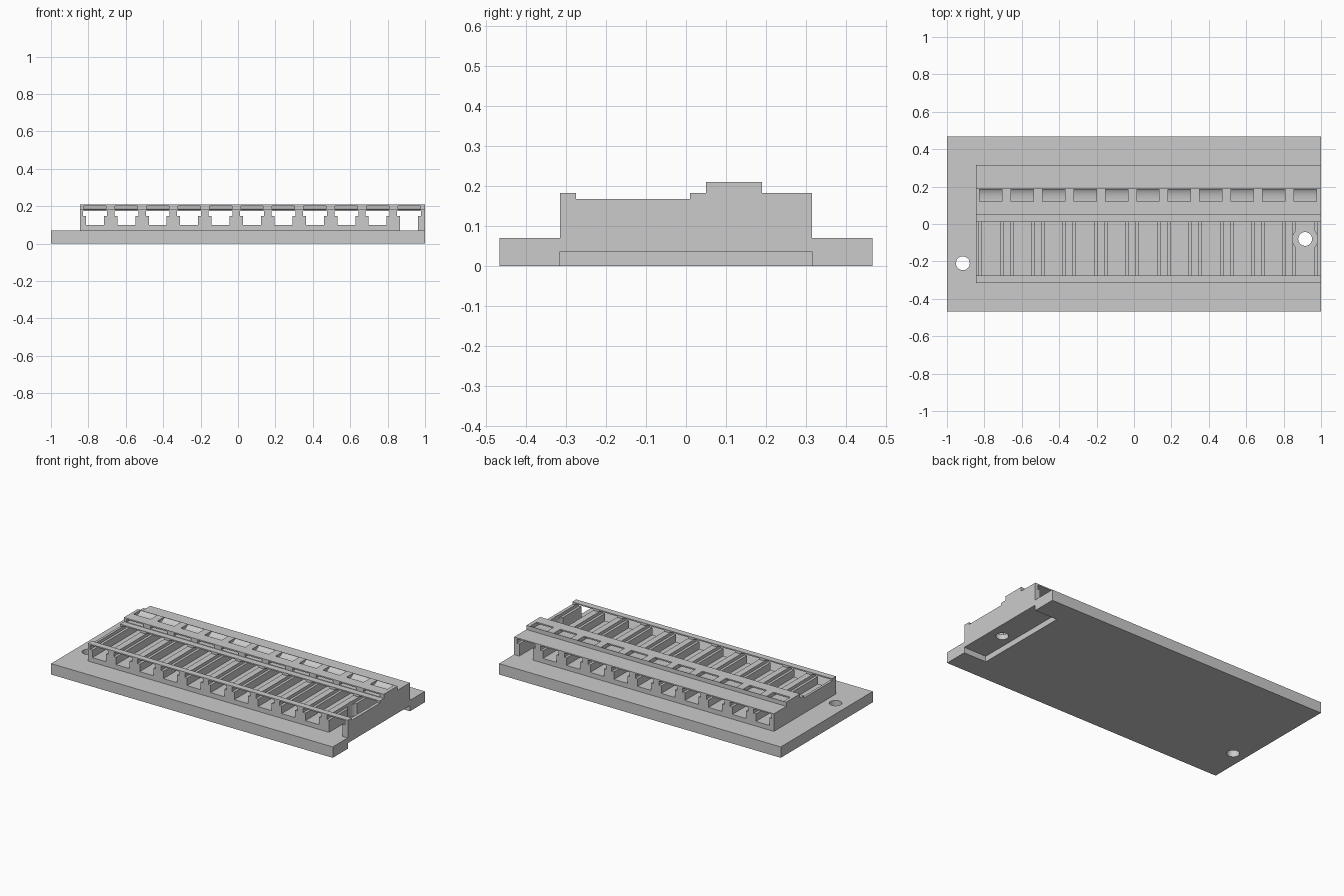
import bpy, bmesh, math

if "Cube" in bpy.data.objects:
    bpy.data.objects.remove(bpy.data.objects["Cube"])

grey = bpy.data.materials.new("plain_grey")
grey.use_nodes = True
colour = (0.6, 0.6, 0.6, 1)
grey.diffuse_color = colour
grey.node_tree.nodes["Principled BSDF"].inputs["Base Color"].default_value = colour

PITCH = 0.168
FIRST = -0.765
COUNT = 11
LAST = FIRST + PITCH * (COUNT - 1)


def finish(bm, name):
    bmesh.ops.recalc_face_normals(bm, faces=bm.faces[:])
    mesh = bpy.data.meshes.new(name)
    bm.to_mesh(mesh)
    bm.free()
    obj = bpy.data.objects.new(name, mesh)
    bpy.context.collection.objects.link(obj)
    mesh.materials.append(grey)
    return obj


def prism(bm, points, axis_point, offset):
    """Extrude a profile; axis_point maps a 2D point to its 3D place."""
    face = bm.faces.new([bm.verts.new(axis_point(a, b)) for a, b in points])
    out = bmesh.ops.extrude_face_region(bm, geom=[face])
    moved = [v for v in out["geom"] if isinstance(v, bmesh.types.BMVert)]
    bmesh.ops.translate(bm, verts=moved, vec=offset)


def box(name, x0, x1, y0, y1, z0, z1):
    bm = bmesh.new()
    prism(bm, [(x0, y0), (x1, y0), (x1, y1), (x0, y1)],
          lambda a, b: (a, b, z0), (0, 0, z1 - z0))
    return finish(bm, name)


def cylinder(name, x, y, radius, z0, z1):
    bm = bmesh.new()
    n = 40
    ring = [(x + radius * math.cos(math.tau * i / n),
             y + radius * math.sin(math.tau * i / n)) for i in range(n)]
    prism(bm, ring, lambda a, b: (a, b, z0), (0, 0, z1 - z0))
    return finish(bm, name)


def cut(target, cutter):
    cutter.hide_render = True
    mod = target.modifiers.new("cut", "BOOLEAN")
    mod.operation = "DIFFERENCE"
    mod.solver = "EXACT"
    mod.object = cutter
    bpy.context.view_layer.update()
    bpy.context.view_layer.objects.active = target
    bpy.ops.object.modifier_apply(modifier=mod.name)
    bpy.data.objects.remove(cutter)


# Base plate with an overlap recess under one end and two screw holes
base = box("base_plate", -1, 1, -0.467, 0.467, 0, 0.07)
cut(base, box("recess_cutter", 0.84, 1.1, -0.315, 0.315, -0.1, 0.036))
for x, y in ((-0.915, -0.21), (LAST, -0.08)):
    cut(base, cylinder("hole_cutter", x, y, 0.037, -0.1, 0.2))

# Stepped block running the length of the plate
bm = bmesh.new()
steps = [(-0.315, 0.07), (-0.315, 0.183), (-0.275, 0.183), (-0.275, 0.168),
         (0.01, 0.168), (0.01, 0.183), (0.05, 0.183), (0.05, 0.21),
         (0.19, 0.21), (0.19, 0.183), (0.315, 0.183), (0.315, 0.07)]
prism(bm, steps, lambda a, b: (-0.845, a, b), (1.845, 0, 0))
block = finish(bm, "slotted_block")

# Cross channels, narrow below and wide above; the end one reaches the plate
bm = bmesh.new()
for i in range(COUNT):
    c = FIRST + PITCH * i
    floor = 0.05 if i == COUNT - 1 else 0.1
    half = [(0.048, floor), (0.048, 0.148), (0.064, 0.148), (0.064, 0.175)]
    outline = [(c + w, z) for w, z in half] + [(c - w, z) for w, z in reversed(half)]
    prism(bm, outline, lambda a, b: (a, -0.5, b), (0, 1, 0))
cut(block, finish(bm, "channel_cutter"))

# Screw head clearance in the end channel
cut(block, cylinder("clearance_cutter", LAST, -0.08, 0.067, 0.05, 0.3))

# Curved strap tunnels from the front of the raised rail up to its top
bm = bmesh.new()
ramp = [(0.19 - 0.07 * math.cos(t), 0.212 - 0.026 * math.sin(t))
        for t in [math.pi / 2 * k / 8 for k in range(9)]]
ramp = [(0.31 - y, z) for y, z in ramp]
tunnel = [(0.03, 0.186)] + ramp[::-1] + [(0.12, 0.22), (0.12, 0.202), (0.03, 0.202)]
tunnel = [(min(y, 0.188), z) for y, z in tunnel]
for i in range(COUNT):
    c = FIRST + PITCH * i
    prism(bm, tunnel, lambda a, b: (c - 0.06, a, b), (0.12, 0, 0))
cut(block, finish(bm, "tunnel_cutter"))
